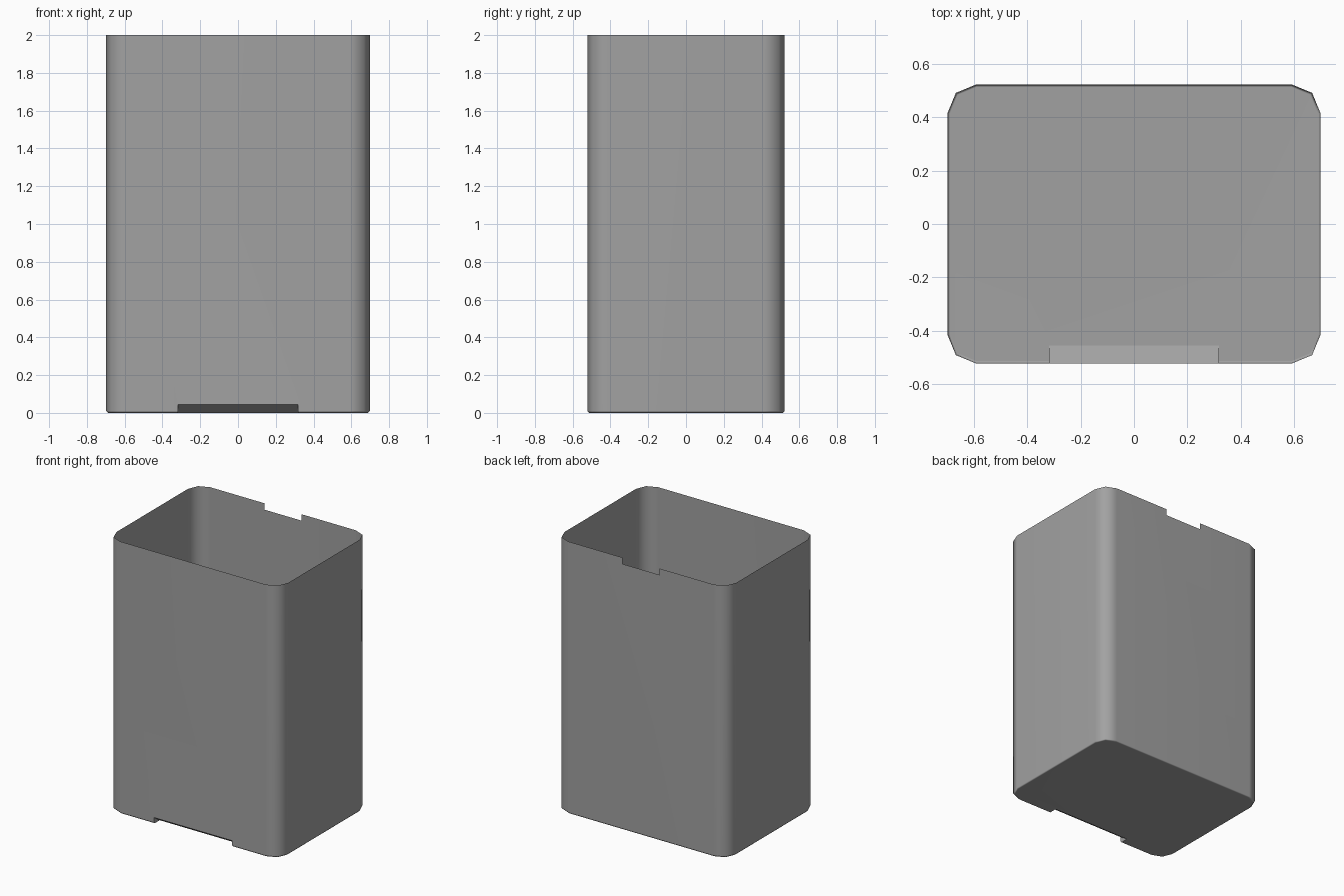
import bpy, bmesh, math

if "Cube" in bpy.data.objects:
    bpy.data.objects.remove(bpy.data.objects["Cube"])

HX, HY, H, R = 0.698, 0.522, 2.0, 0.107


def solid(name, points, direction):
    """Extrude a closed outline along a direction into a solid."""
    bm = bmesh.new()
    n = len(points)
    a = [bm.verts.new(p) for p in points]
    b = [bm.verts.new([p[i] + direction[i] for i in range(3)]) for p in points]
    bm.faces.new(a)
    bm.faces.new(b)
    for i in range(n):
        bm.faces.new((a[i], a[(i + 1) % n], b[(i + 1) % n], b[i]))
    bmesh.ops.recalc_face_normals(bm, faces=bm.faces[:])
    me = bpy.data.meshes.new(name)
    bm.to_mesh(me)
    bm.free()
    ob = bpy.data.objects.new(name, me)
    bpy.context.collection.objects.link(ob)
    return ob


def cut(ob, cutter):
    mod = ob.modifiers.new("cut", 'BOOLEAN')
    mod.operation, mod.solver, mod.object = 'DIFFERENCE', 'EXACT', cutter
    bpy.context.view_layer.objects.active = ob
    bpy.ops.object.modifier_apply(modifier=mod.name)
    bpy.data.objects.remove(cutter)


# Solid body: rectangle with two-segment rounded corners
outline = []
for i, (sx, sy) in enumerate([(1, 1), (-1, 1), (-1, -1), (1, -1)]):
    for k in range(3):
        a = math.radians(90 * i + 45 * k)
        outline.append((sx * (HX - R) + R * math.cos(a),
                        sy * (HY - R) + R * math.sin(a), 0))
body = solid("bin_body", outline, (0, 0, H))

# Small chamfer around the base
bm = bmesh.new()
bm.from_mesh(body.data)
base = [e for e in bm.edges if all(v.co.z < 0.001 for v in e.verts)]
bmesh.ops.bevel(bm, geom=base, offset=0.01, segments=1, affect='EDGES')
bm.to_mesh(body.data)
bm.free()

# Sloping finger recess at the front of the base, notch in the back rim
wedge = [(-0.318, -0.60, 0.0974), (-0.318, -0.40, -0.037), (-0.318, -0.60, -0.037)]
cut(body, solid("recess_cutter", wedge, (0.636, 0, 0)))
notch = [(-0.15, 0.45, 1.953), (0.15, 0.45, 1.953), (0.15, 0.45, 2.1), (-0.15, 0.45, 2.1)]
cut(body, solid("notch_cutter", notch, (0, 0.15, 0)))

# Open the top: keep only the outer skin, and crease the recess
bm = bmesh.new()
bm.from_mesh(body.data)
inner = [f for f in bm.faces if f.normal.z > 0.9
         or (f.calc_center_median().z > 1.9 and all(abs(v.co.x) < 0.151 for v in f.verts))]
bmesh.ops.delete(bm, geom=inner, context='FACES')
bm.to_mesh(body.data)
bm.free()

# Smooth corners, even shading on the flat walls
body.select_set(True)
bpy.context.view_layer.objects.active = body
bpy.ops.object.shade_smooth_by_angle(angle=math.radians(50))
bm = bmesh.new()
bm.from_mesh(body.data)
for f in bm.faces:
    if f.normal.z < -0.5 and f.normal.y < -0.3 and f.calc_center_median().z > 0.012:
        for e in f.edges:
            e.smooth = False
bm.to_mesh(body.data)
bm.free()
weighted = body.modifiers.new("weighted", 'WEIGHTED_NORMAL')
weighted.keep_sharp = True

# Dark grey finish
grey = bpy.data.materials.new("dark_grey")
grey.diffuse_color = (0.36, 0.36, 0.36, 1)
grey.use_nodes = True
grey.node_tree.nodes["Principled BSDF"].inputs["Base Color"].default_value = grey.diffuse_color
body.data.materials.append(grey)
